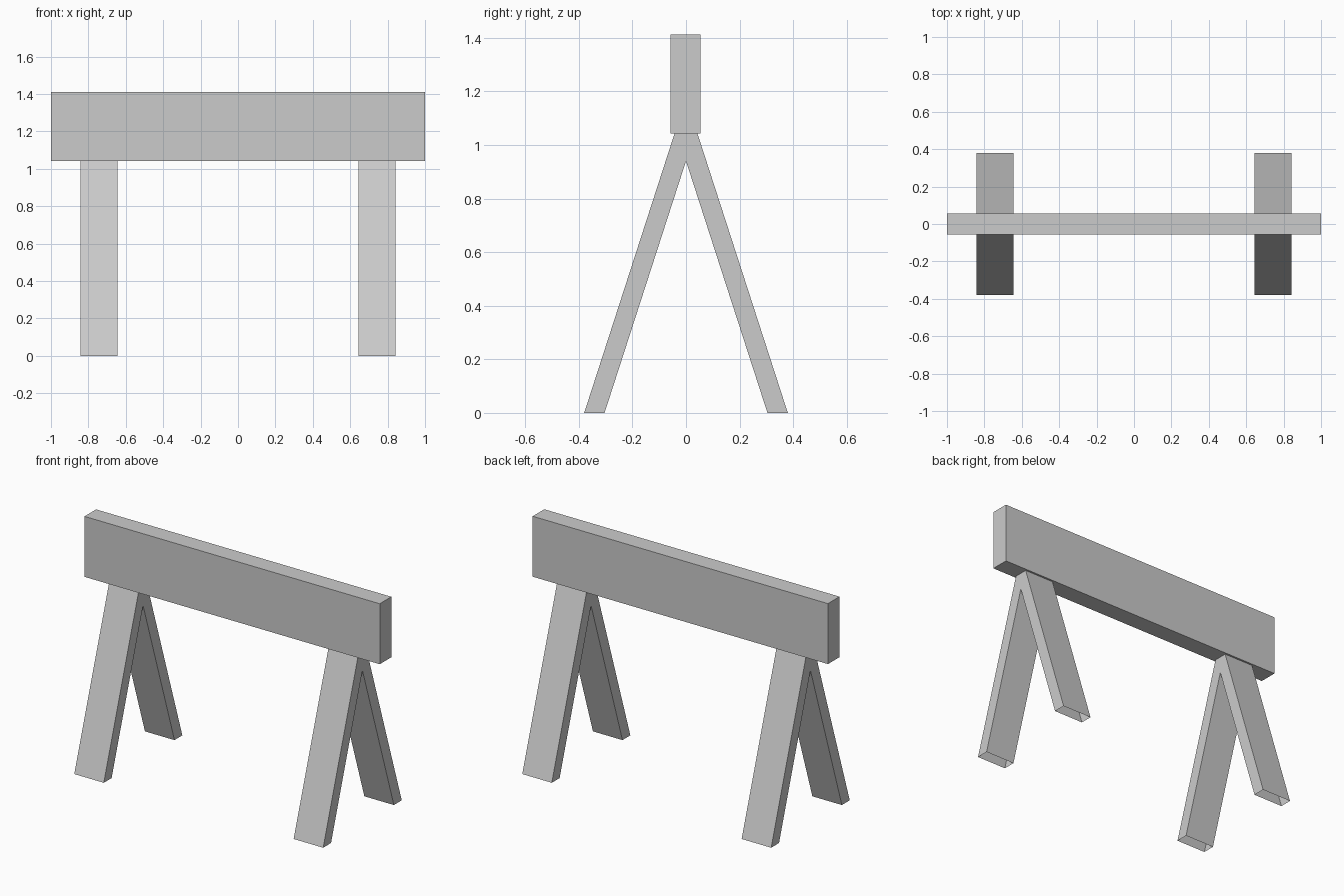
import bpy, bmesh

if "Cube" in bpy.data.objects:
    bpy.data.objects.remove(bpy.data.objects["Cube"])

BEAM_BOTTOM, BEAM_TOP = 1.042, 1.412


def make_object(name, bm):
    bmesh.ops.recalc_face_normals(bm, faces=bm.faces)
    mesh = bpy.data.meshes.new(name)
    bm.to_mesh(mesh)
    bm.free()
    obj = bpy.data.objects.new(name, mesh)
    bpy.context.collection.objects.link(obj)
    return obj


def trestle(name, x_center, width=0.2):
    """A-shaped leg pair: a (y, z) profile extruded along x, with open feet."""
    profile = [(-0.38, 0), (-0.304, 0), (0, 0.94), (0.304, 0),
               (0.38, 0), (0.043, BEAM_BOTTOM), (-0.043, BEAM_BOTTOM)]
    bm = bmesh.new()
    face = bm.faces.new([bm.verts.new((x_center - width / 2, y, z)) for y, z in profile])
    extruded = bmesh.ops.extrude_face_region(bm, geom=[face], use_keep_orig=True)["geom"]
    verts = [g for g in extruded if isinstance(g, bmesh.types.BMVert)]
    bmesh.ops.translate(bm, verts=verts, vec=(width, 0, 0))
    bmesh.ops.recalc_face_normals(bm, faces=bm.faces)
    # the hollow legs are open on the floor
    feet = [f for f in bm.faces if all(v.co.z < 1e-5 for v in f.verts)]
    bmesh.ops.delete(bm, geom=feet, context='FACES_ONLY')
    return make_object(name, bm)


# Top beam
bm = bmesh.new()
bmesh.ops.create_cube(bm, size=1)
bmesh.ops.scale(bm, verts=bm.verts, vec=(2, 0.112, BEAM_TOP - BEAM_BOTTOM))
bmesh.ops.translate(bm, verts=bm.verts, vec=(0, -0.001, (BEAM_TOP + BEAM_BOTTOM) / 2))
make_object("top_beam", bm)

# Leg pairs near each end
for name, x in (("left_legs", -0.743), ("right_legs", 0.743)):
    trestle(name, x)
